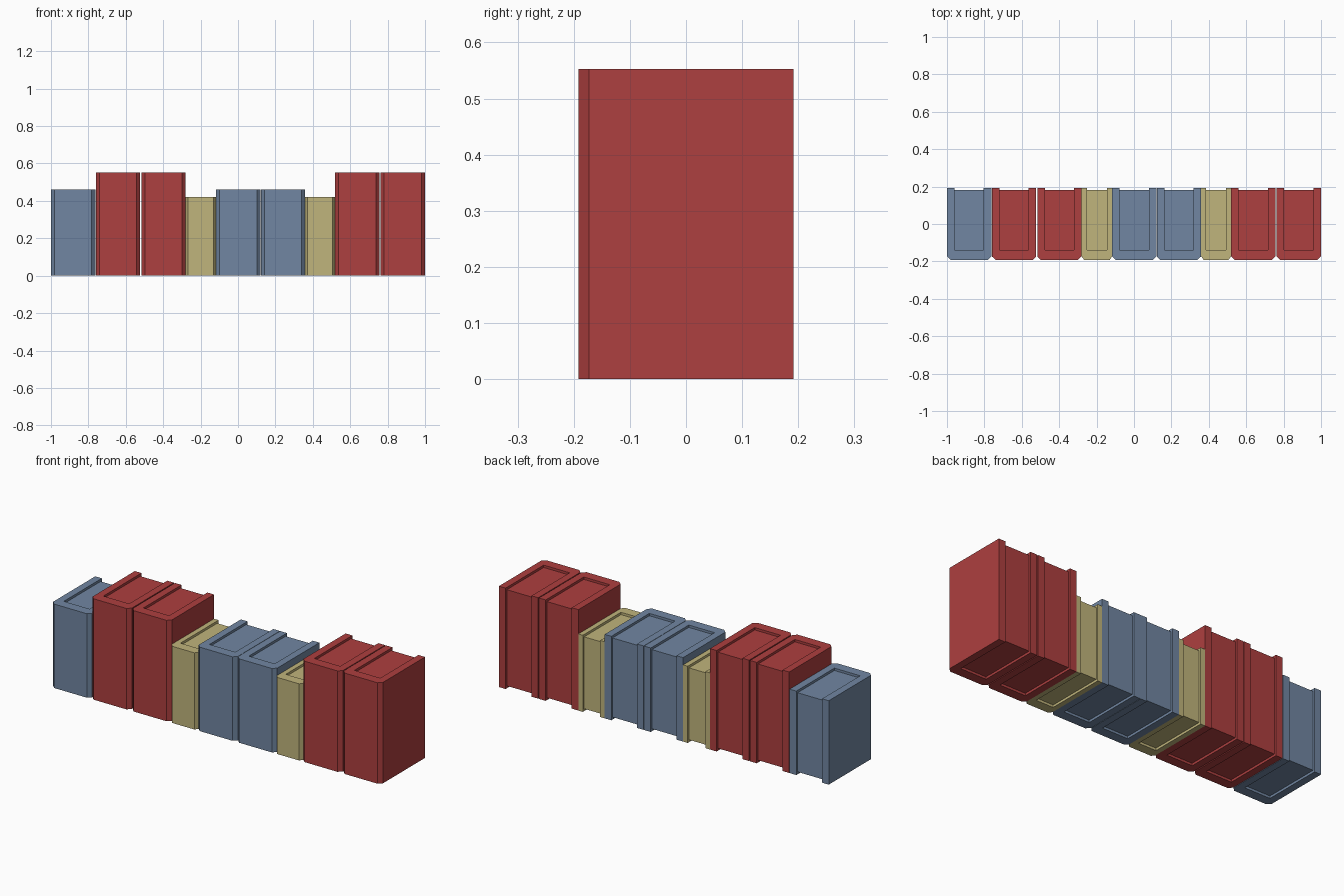
import bpy, bmesh

if "Cube" in bpy.data.objects:
    bpy.data.objects.remove(bpy.data.objects["Cube"])

Y = 0.192          # half depth of every book
CH = 0.019         # spine corner chamfer
RECESS = 0.013     # pages sit below the cover edges


def material(name, rgb):
    m = bpy.data.materials.new(name)
    m.diffuse_color = (*rgb, 1)
    m.use_nodes = True
    m.node_tree.nodes["Principled BSDF"].inputs["Base Color"].default_value = m.diffuse_color
    return m


RED = material("red", (0.42, 0.05, 0.05))
BLUE = material("blue", (0.165, 0.24, 0.36))
TAN = material("tan", (0.53, 0.46, 0.20))


def prism(name, outline, z0, z1, mat):
    bm = bmesh.new()
    face = bm.faces.new([bm.verts.new((x, y, z0)) for x, y in outline])
    ext = bmesh.ops.extrude_face_region(bm, geom=[face])
    top = [v for v in ext["geom"] if isinstance(v, bmesh.types.BMVert)]
    bmesh.ops.translate(bm, verts=top, vec=(0, 0, z1 - z0))
    bmesh.ops.recalc_face_normals(bm, faces=bm.faces[:])
    me = bpy.data.meshes.new(name)
    bm.to_mesh(me)
    bm.free()
    me.materials.append(mat)
    ob = bpy.data.objects.new(name, me)
    bpy.context.collection.objects.link(ob)


def book(i, x0, x1, height, mat):
    k = (x1 - x0) / 0.235
    t, c = 0.040 * k, CH * k          # cover thickness and chamfer follow width
    a, b, s = x0 + t, x1 - t, -0.138
    # U-shaped cover with chamfered spine
    prism(f"book_{i}_cover",
          [(x0, Y), (x0, -Y + CH), (x0 + c, -Y), (x1 - c, -Y), (x1, -Y + CH),
           (x1, Y), (b, Y), (b, s), (a, s), (a, Y)], 0, height, mat)
    # Recessed page block
    prism(f"book_{i}_pages",
          [(a, s), (b, s), (b, Y - 0.011), (a, Y - 0.011)],
          RECESS, height - RECESS, mat)


# Row of books: left edge, right edge, height, colour
ROW = [(-1.0, -0.763, 0.46, BLUE),
       (-0.76, -0.523, 0.553, RED), (-0.517, -0.28, 0.553, RED),
       (-0.28, -0.117, 0.42, TAN),
       (-0.117, 0.12, 0.46, BLUE), (0.122, 0.359, 0.46, BLUE),
       (0.359, 0.518, 0.42, TAN),
       (0.518, 0.757, 0.553, RED), (0.762, 1.0, 0.553, RED)]
for i, (x0, x1, h, mat) in enumerate(ROW, 1):
    book(i, x0, x1, h, mat)
